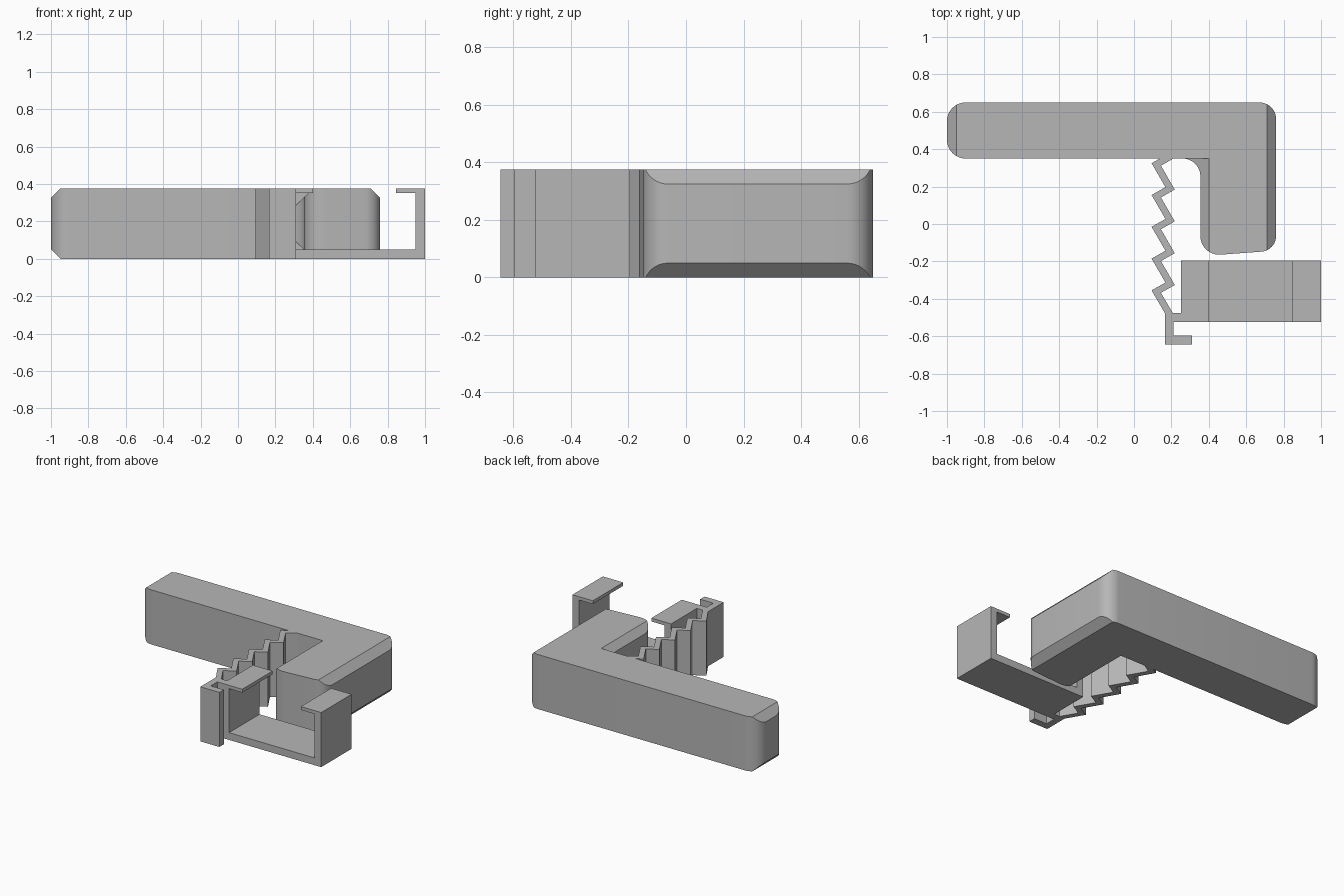
import bpy, bmesh, math
from mathutils import Vector

if "Cube" in bpy.data.objects:
    bpy.data.objects.remove(bpy.data.objects["Cube"])

H = 0.375  # overall height

grey = bpy.data.materials.new("grey plastic")
grey.diffuse_color = (0.47, 0.47, 0.47, 1)
grey.use_nodes = True
grey.node_tree.nodes["Principled BSDF"].inputs["Base Color"].default_value = grey.diffuse_color


def add_prism(bm, pts, axis, lo, hi):
    """Extrude a closed profile: xy outline along z, or xz outline along y."""
    place = (lambda a, b, t: (a, b, t)) if axis == 'z' else (lambda a, b, t: (a, t, b))
    bottom = [bm.verts.new(place(a, b, lo)) for a, b in pts]
    top = [bm.verts.new(place(a, b, hi)) for a, b in pts]
    n = len(pts)
    bm.faces.new(bottom)
    bm.faces.new(top[::-1])
    for i in range(n):
        j = (i + 1) % n
        bm.faces.new((bottom[i], top[i], top[j], bottom[j]))


def make_object(name, prisms):
    bm = bmesh.new()
    for p in prisms:
        add_prism(bm, *p)
    bmesh.ops.recalc_face_normals(bm, faces=bm.faces)
    me = bpy.data.meshes.new(name)
    bm.to_mesh(me)
    bm.free()
    me.materials.append(grey)
    ob = bpy.data.objects.new(name, me)
    bpy.context.collection.objects.link(ob)
    return ob


def rounded(corners, steps=10):
    """Round every corner (x, y, radius) of an outline."""
    out = []
    n = len(corners)
    for i, (x, y, r) in enumerate(corners):
        p = Vector((x, y))
        u = (Vector(corners[i - 1][:2]) - p).normalized()
        v = (Vector(corners[(i + 1) % n][:2]) - p).normalized()
        half = u.angle(v) / 2
        c = p + (u + v).normalized() * (r / math.sin(half))
        a = p + u * (r / math.tan(half)) - c
        b = p + v * (r / math.tan(half)) - c
        a0 = math.atan2(a.y, a.x)
        d = math.atan2(b.y, b.x) - a0
        d = (d + math.pi) % (2 * math.pi) - math.pi
        for k in range(steps + 1):
            t = a0 + d * k / steps
            out.append((c.x + r * math.cos(t), c.y + r * math.sin(t)))
    return out


# L-shaped body with rounded corners
outline = rounded([(-1, 0.65, 0.1), (-1, 0.35, 0.1), (0.355, 0.35, 0.095),
                   (0.355, -0.172, 0.1), (0.76, -0.142, 0.085), (0.76, 0.65, 0.09)])
body = make_object("body", [(outline, 'z', 0, H)])

# Wedges that chamfer both ends of the body and the inner side of the leg
wedges = []
for x, s, reach, y1 in [(-0.95, -1, 0.1, 0.8), (0.71, 1, 0.1, 0.8), (0.40, -1, 0.16, 0.35)]:
    tri = [(x - s * 0.04, H + 0.04), (x + s * reach, H - reach), (x + s * reach, H + 0.04)]
    wedges.append((tri, 'y', -0.4, y1))
    wedges.append(([(a, H - b) for a, b in tri], 'y', -0.4, y1))
cutter = make_object("chamfer_cutter", wedges)
cutter.hide_render = True
cutter.hide_set(True)

mod = body.modifiers.new("chamfers", 'BOOLEAN')
mod.operation = 'DIFFERENCE'
mod.solver = 'EXACT'
mod.object = cutter
bpy.context.view_layer.update()
final = bpy.data.meshes.new_from_object(
    body.evaluated_get(bpy.context.evaluated_depsgraph_get()))
body.modifiers.clear()
body.data = final
bpy.data.objects.remove(cutter)

bpy.context.view_layer.objects.active = body
body.select_set(True)
bpy.ops.object.shade_smooth_by_angle(angle=math.radians(30))

# Zigzag spring strip, ending in a small hook
left = []
for k in range(4, -1, -1):
    y = -0.355 + 0.17 * k
    left += [(0.168, y + 0.042), (0.094, y)]
right = [(x + 0.05, y - 0.013) for x, y in left]
hook = [(0.165, -0.476), (0.165, -0.645), (0.31, -0.645), (0.31, -0.597), (0.21, -0.597),
        (0.21, -0.525), (0.26, -0.525), (0.26, -0.475), (0.207, -0.475)]
make_object("zigzag_spring_and_hook", [(left + hook + right[::-1], 'z', 0, H)])

# Open clip with inward lips
clip = [(0.25, 0), (1, 0), (1, H), (0.845, H), (0.845, 0.352), (0.95, 0.352), (0.95, 0.05),
        (0.30, 0.05), (0.30, 0.352), (0.40, 0.352), (0.40, H), (0.25, H)]
make_object("clip", [(clip, 'y', -0.525, -0.195)])
